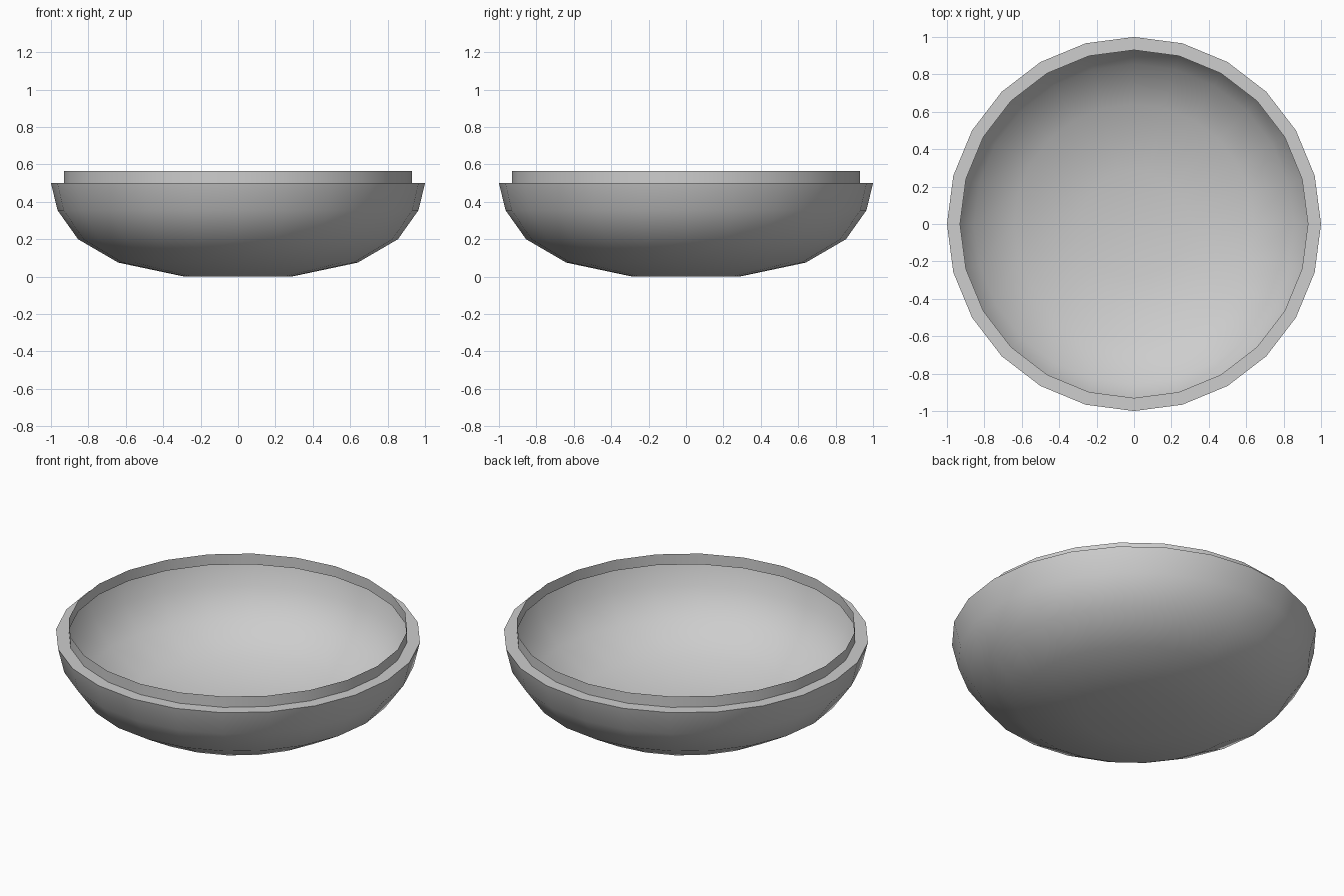
import bpy, bmesh
from math import cos, sin, pi, radians

SIDES = 24
RIM_Z = 0.5

cube = bpy.data.objects.get("Cube")
if cube:
    bpy.data.objects.remove(cube, do_unlink=True)

grey = bpy.data.materials.new("light grey")
grey.use_nodes = True
colour = (0.61, 0.61, 0.61, 1.0)
grey.diffuse_color = colour
grey.node_tree.nodes["Principled BSDF"].inputs["Base Color"].default_value = colour


def lathe(name, profile, cap_bottom=False):
    """Spin a list of (radius, height) points around the z axis."""
    bm = bmesh.new()
    rings = [[bm.verts.new((r * cos(2 * pi * i / SIDES), r * sin(2 * pi * i / SIDES), z))
              for i in range(SIDES)] for r, z in profile]
    for a, b in zip(rings, rings[1:]):
        for i in range(SIDES):
            j = (i + 1) % SIDES
            bm.faces.new((a[i], a[j], b[j], b[i]))
    if cap_bottom:
        bm.faces.new(rings[0][::-1])
    mesh = bpy.data.meshes.new(name)
    bm.to_mesh(mesh)
    bm.free()
    mesh.materials.append(grey)
    obj = bpy.data.objects.new(name, mesh)
    bpy.context.collection.objects.link(obj)
    bpy.ops.object.select_all(action="DESELECT")
    obj.select_set(True)
    bpy.context.view_layer.objects.active = obj
    bpy.ops.object.shade_smooth_by_angle(angle=radians(40))


# Thin rounded shell with a flat base
lathe("bowl", [(0.285, 0), (0.64, 0.075), (0.855, 0.2), (0.965, 0.355), (1.0, RIM_Z)],
      cap_bottom=True)

# Flat rim reaching inwards, with a thin upright lip on its inner edge
lathe("rim_and_lip", [(1.0, RIM_Z), (0.93, RIM_Z), (0.93, 0.565)])
